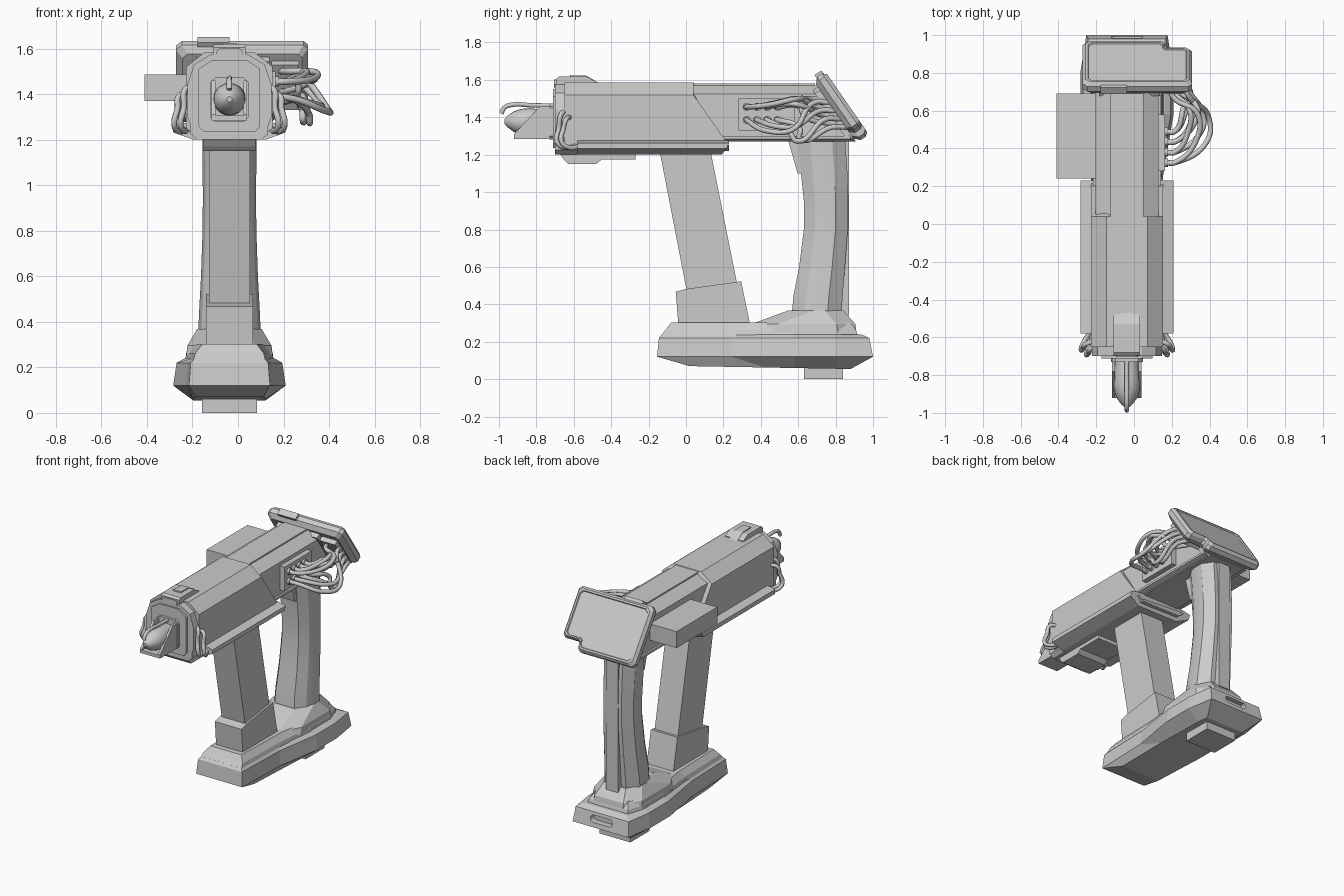
import bpy, bmesh, math
from mathutils import Vector, Matrix

if "Cube" in bpy.data.objects:
    bpy.data.objects.remove(bpy.data.objects["Cube"])

CX = -0.0375  # centre line of the tool


def loft(name, rings, smooth=None):
    """Skin closed rings of equal length and cap both ends."""
    bm = bmesh.new()
    vs = [[bm.verts.new(p) for p in r] for r in rings]
    n = len(rings[0])
    for a, b in zip(vs, vs[1:]):
        for i in range(n):
            j = (i + 1) % n
            bm.faces.new((a[i], a[j], b[j], b[i]))
    bm.faces.new(vs[0])
    bm.faces.new(vs[-1])
    bmesh.ops.recalc_face_normals(bm, faces=bm.faces)
    me = bpy.data.meshes.new(name)
    bm.to_mesh(me)
    bm.free()
    ob = bpy.data.objects.new(name, me)
    bpy.context.collection.objects.link(ob)
    if smooth:
        activate(ob)
        bpy.ops.object.shade_smooth_by_angle(angle=math.radians(smooth))
    return ob


def activate(ob):
    bpy.ops.object.select_all(action='DESELECT')
    ob.select_set(True)
    bpy.context.view_layer.objects.active = ob


def sym(half):
    """Mirror half-width points to a closed outline about the centre line."""
    return [(CX + h, v) for h, v in half] + [(CX - h, v) for h, v in reversed(half)]


def along_y(name, half, y0, y1):
    """Mirrored xz section run along y; either end may be a function of z."""
    f = [y if callable(y) else (lambda z, y=y: y) for y in (y0, y1)]
    return loft(name, [[(x, g(z), z) for x, z in sym(half)] for g in f])


def side(name, prof, hw, cx=CX):
    """Side profile in yz with half width hw."""
    return loft(name, [[(cx + s * hw, y, z) for y, z in prof] for s in (-1, 1)])


def box(name, x, y, z):
    return side(name, [(y[0], z[0]), (y[1], z[0]), (y[1], z[1]), (y[0], z[1])],
                (x[1] - x[0]) / 2, (x[0] + x[1]) / 2)


def tube(name, pts, r):
    cu = bpy.data.curves.new(name, 'CURVE')
    cu.dimensions = '3D'
    cu.bevel_depth, cu.bevel_resolution, cu.resolution_u = r, 2, 8
    cu.use_fill_caps = True
    sp = cu.splines.new('BEZIER')
    sp.bezier_points.add(len(pts) - 1)
    for b, p in zip(sp.bezier_points, pts):
        b.co = p
        b.handle_left_type = b.handle_right_type = 'AUTO'
    ob = bpy.data.objects.new(name, cu)
    bpy.context.collection.objects.link(ob)
    activate(ob)
    bpy.ops.object.convert(target='MESH')
    bpy.ops.object.shade_smooth_by_angle(angle=math.radians(50))


def capsule(name, hw, r, z, y0, y1):
    ring = []
    for i in range(16):
        a = math.pi * (i if i < 8 else i - 1 + 1) / 7.5 - math.pi / 2 + math.pi / 15
        c = 1 if i < 8 else -1
        ring.append((CX + c * (hw - r) + r * math.cos(a), z + r * math.sin(a)))
    return loft(name, [[(x, y, zz) for x, zz in ring] for y in (y0, y1)])


# Main housing: front shroud, lower tray and rear housing
slant = lambda z: min(0.23, 0.04 + max(0, 1.52 - z) * 0.84)
along_y("front_shroud", [(0.108, 1.585), (0.19, 1.52), (0.19, 1.25), (0.15, 1.22)], -0.65, slant)
along_y("lower_tray", [(0.19, 1.275), (0.247, 1.262), (0.247, 1.232), (0.16, 1.2)],
        -0.58, lambda z: 0.19 + min(0.04, (z - 1.2) * 0.8))
along_y("tray_nose", [(0.17, 1.26), (0.17, 1.225), (0.14, 1.2)], -0.70, -0.55)
along_y("rear_housing", [(0.088, 1.57), (0.166, 1.525), (0.166, 1.29), (0.14, 1.27)],
        0.0, lambda z: 0.71 + (1.57 - z) * 0.66)
along_y("top_rail", [(0.088, 1.58), (0.088, 1.55)], 0.02, 0.69)
along_y("rear_flange", [(0.18, 1.3), (0.18, 1.285), (0.15, 1.275)], 0.2, 0.88)
side("under_block", [(-0.68, 1.21), (-0.65, 1.17), (-0.63, 1.15), (-0.48, 1.15),
                     (-0.45, 1.175), (-0.27, 1.175), (-0.27, 1.21)], 0.115)
box("left_module", (-0.41, -0.19), (0.24, 0.69), (1.37, 1.485))

# Muzzle collar and face frame
along_y("muzzle_collar", [(0.08, 1.575), (0.155, 1.53), (0.185, 1.44), (0.185, 1.3), (0.155, 1.22)],
        -0.70, -0.6)
along_y("muzzle_frame", [(0.075, 1.55), (0.135, 1.51), (0.135, 1.26), (0.115, 1.235)], -0.712, -0.69)
along_y("muzzle_seat", [(0.06, 1.475), (0.085, 1.45), (0.085, 1.3), (0.065, 1.28)], -0.73, -0.7)
box("muzzle_floor", (CX - 0.078, CX + 0.078), (-0.92, -0.7), (1.285, 1.305))
for s in (-1, 1):
    side("muzzle_cheek", [(-0.7, 1.46), (-0.78, 1.46), (-0.92, 1.31), (-0.92, 1.29), (-0.7, 1.29)],
         0.008, CX + s * 0.07)
prof = [(-0.97, 0.012), (-0.955, 0.03), (-0.92, 0.055), (-0.88, 0.068), (-0.83, 0.072),
        (-0.78, 0.065), (-0.7, 0.06)]
loft("muzzle_bulb", [[(CX + r * math.cos(a), y, 1.377 + r * math.sin(a))
                      for a in (math.tau * i / 20 for i in range(20))] for y, r in prof], 40)
tube("muzzle_hook", [(CX, -0.71, 1.462), (CX, -0.82, 1.464), (CX, -0.935, 1.466),
                     (CX, -0.97, 1.452), (CX, -0.988, 1.42)], 0.012)

# Sight block on top of the muzzle
side("sight_block", [(-0.695, 1.54), (-0.695, 1.605), (-0.68, 1.617), (-0.53, 1.617),
                     (-0.48, 1.59), (-0.48, 1.57), (-0.6, 1.54)], 0.07)
side("sight_tongue", [(-0.62, 1.58), (-0.62, 1.625), (-0.53, 1.622), (-0.47, 1.585)], 0.03)
capsule("sight_window", 0.058, 0.022, 1.58, -0.705, -0.69)

# Short looping hoses on both sides of the muzzle
for s in (-1, 1):
    for k, (w, dy) in enumerate(((0.0, 0.0), (0.028, 0.025))):
        tube("muzzle_hose", [(CX + s * 0.165, -0.64 + dy, 1.43 - k * 0.03),
                             (CX + s * (0.195 + w), -0.665 + dy, 1.42 - k * 0.03),
                             (CX + s * (0.20 + w), -0.68 + dy, 1.34),
                             (CX + s * (0.215 + w), -0.69 + dy, 1.27),
                             (CX + s * (0.20 + w), -0.65 + dy, 1.238),
                             (CX + s * 0.18, -0.58 + dy, 1.25)], 0.013)

# Tilted screen with a notched lower corner
SCREEN = Matrix(((1, 0, 0, 0.018), (0, -0.57, 0.82, 0.83), (0, 0.82, 0.57, 1.455), (0, 0, 0, 1)))
out = [(-0.265, -0.205), (0.13, -0.205), (0.15, -0.185), (0.15, -0.155), (0.165, -0.14),
       (0.27, -0.14), (0.29, -0.12), (0.29, 0.185), (0.27, 0.205), (-0.265, 0.205),
       (-0.29, 0.18), (-0.29, -0.18)]
steps = [(0.028, -0.042), (0.0, -0.015), (0.0, 0.018), (0.016, 0.038), (0.028, 0.038), (0.032, 0.03)]


def on_screen(inset, w):
    return [SCREEN @ Vector((x * (1 - inset / 0.29), v * (1 - inset / 0.205), w)) for x, v in out]


loft("screen_panel", [on_screen(i, w) for i, w in steps])


def screen_box(name, x0, x1, v0, v1, w0, w1):
    loft(name, [[SCREEN @ Vector((x, v, w)) for x, v in ((x0, v0), (x1, v0), (x1, v1), (x0, v1))]
                for w in (w0, w1)])


screen_box("screen_top_button", -0.195, -0.055, 0.19, 0.222, -0.02, 0.025)
screen_box("screen_back_mount", -0.2, 0.12, -0.15, 0.16, -0.075, -0.03)
screen_box("screen_cable_block", 0.13, 0.25, -0.1, 0.14, -0.075, -0.03)

# Socket plate and cable bundle running to the screen
box("socket_plate", (0.1, 0.165), (0.28, 0.58), (1.33, 1.5))
for i in range(8):
    y, z = 0.325 + 0.055 * (i // 2), 1.455 - 0.07 * (i % 2)
    bulge = (0.33, 0.39, 0.29, 0.36, 0.33, 0.31, 0.26, 0.28)[i]
    drop = (0.02, -0.10, 0.045, -0.06, 0.03, -0.115, 0.0, -0.08)[i]
    ez = 1.50 - 0.022 * i
    ey = 0.80 - (ez - 1.455) * 0.7 - 0.03
    ex = 0.18 + 0.075 * (i % 2)
    loft("socket", [[(x, y + 0.022 * math.cos(math.tau * k / 12), z + 0.022 * math.sin(math.tau * k / 12))
                     for k in range(12)] for x in (0.15, 0.18)], 40)
    tube("screen_cable", [(0.165, y, z), (0.215, y, z), (bulge, y + 0.12, z + drop * 0.6),
                          (bulge + 0.005, y + 0.26 - 0.02 * i, (z + ez) / 2 + drop),
                          (ex + 0.03, ey - 0.07, ez), (ex, ey + 0.02, ez)], 0.0145)

# Curved rear grip, back spine and trigger fin
grip = []
for z, f, b, h in ((1.29, 0.60, 0.85, 0.12), (1.1, 0.615, 0.863, 0.118), (0.95, 0.63, 0.867, 0.117),
                   (0.8, 0.63, 0.865, 0.118), (0.6, 0.605, 0.85, 0.125), (0.45, 0.575, 0.838, 0.133),
                   (0.34, 0.565, 0.83, 0.138)):
    d = b - f
    grip.append([(x, y, z) for x, y in sym([(h * 0.55, f), (h * 0.9, f + d * 0.25), (h, f + d * 0.45),
                                            (h, f + d * 0.72), (h * 0.6, b)])])
loft("rear_grip", grip, 20)
box("grip_spine", (CX - 0.045, CX + 0.045), (0.79, 0.872), (0.34, 1.28))
side("trigger_fin", [(0.545, 1.28), (0.64, 1.28), (0.66, 1.1), (0.597, 1.1)], 0.06)

# Slanted front strut with its sleeve
side("front_strut", [(-0.145, 1.24), (0.127, 1.24), (0.285, 0.45), (0.008, 0.45)], 0.09)
side("strut_sleeve", [(-0.055, 0.467), (0.0, 0.482), (0.295, 0.523), (0.345, 0.28), (-0.04, 0.28)], 0.103)


# Flared base
def plan(z, yf, yb, hf, hm, hb, dz=0.0):
    pts = sym([(hf, yf), (hf + 0.012, yf + 0.4), (hm, 0.58), (hm, 0.8), (hb, yb)])
    return [(x, y, z + dz * max(0, min(1, y))) for x, y in pts]


base = loft("base", [plan(0.07, 0.02, 0.88, 0.15, 0.16, 0.15, -0.018),
                     plan(0.12, -0.155, 1.0, 0.178, 0.247, 0.215),
                     plan(0.22, -0.145, 0.98, 0.17, 0.232, 0.205),
                     plan(0.238, -0.13, 0.94, 0.155, 0.20, 0.17)])
cutter = capsule("slot_cutter", 0.085, 0.025, 0.175, 0.95, 1.05)
cutter.hide_render = True
mod = base.modifiers.new("slot", 'BOOLEAN')
mod.object, mod.solver = cutter, 'EXACT'
activate(base)
bpy.ops.object.modifier_apply(modifier=mod.name)
bpy.data.objects.remove(cutter)
loft("base_step", [plan(0.225, -0.14, 0.92, 0.16, 0.195, 0.16),
                   plan(0.262, -0.11, 0.91, 0.15, 0.19, 0.15),
                   plan(0.302, -0.08, 0.88, 0.12, 0.165, 0.13)])
loft("grip_socket", [[(x, y, z) for x, y in sym([(h * 0.6, f), (h, f + 0.14), (h, b - 0.1), (h * 0.6, b)])]
                     for z, f, b, h in ((0.25, 0.33, 0.912, 0.19), (0.295, 0.35, 0.905, 0.185),
                                        (0.368, 0.55, 0.84, 0.142))])
box("base_foot", (CX - 0.12, CX + 0.12), (0.63, 0.84), (0.0, 0.08))
